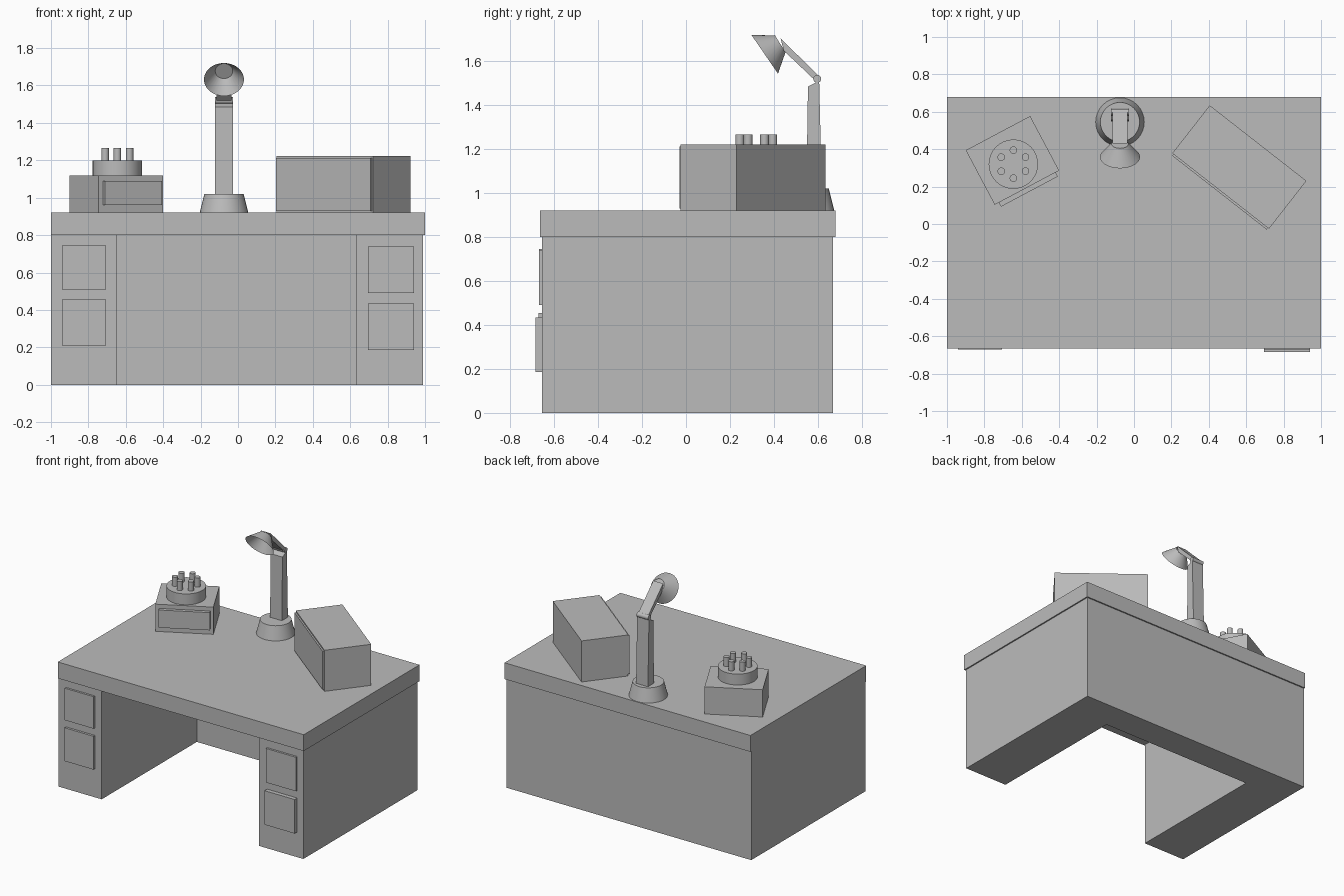
import bpy, bmesh, math
from mathutils import Matrix, Vector

if "Cube" in bpy.data.objects:
    bpy.data.objects.remove(bpy.data.objects["Cube"])

GREY = (0.5, 0.5, 0.5, 1)
grey = bpy.data.materials.new("plain grey")
grey.use_nodes = True
grey.diffuse_color = GREY
grey.node_tree.nodes["Principled BSDF"].inputs["Base Color"].default_value = GREY


def finish(name, bm, matrix=Matrix(), smooth=False):
    bmesh.ops.recalc_face_normals(bm, faces=bm.faces)
    mesh = bpy.data.meshes.new(name)
    bm.to_mesh(mesh)
    bm.free()
    mesh.materials.append(grey)
    obj = bpy.data.objects.new(name, mesh)
    obj.matrix_world = matrix
    bpy.context.collection.objects.link(obj)
    if smooth:
        bpy.ops.object.select_all(action="DESELECT")
        obj.select_set(True)
        bpy.context.view_layer.objects.active = obj
        bpy.ops.object.shade_smooth_by_angle(angle=math.radians(35))
    return obj


def box(name, x, y, z, matrix=Matrix()):
    """Box from (min, max) ranges, in the frame of the matrix."""
    bm = bmesh.new()
    bmesh.ops.create_cube(bm, size=1)
    for v in bm.verts:
        v.co = [r[0] + (c + 0.5) * (r[1] - r[0]) for c, r in zip(v.co, (x, y, z))]
    return finish(name, bm, matrix)


def cone(name, start, end, r1, r2, caps=True, sides=32):
    """Cylinder or cone between two points."""
    start, end = Vector(start), Vector(end)
    axis = end - start
    bm = bmesh.new()
    bmesh.ops.create_cone(bm, cap_ends=caps, segments=sides, radius1=r1, radius2=r2, depth=axis.length)
    turn = axis.to_track_quat("Z", "Y").to_matrix().to_4x4()
    return finish(name, bm, Matrix.Translation((start + end) / 2) @ turn, True)


def prism(name, outline, vector, matrix=Matrix()):
    """Flat outline extruded along a vector."""
    bm = bmesh.new()
    face = bm.faces.new([bm.verts.new(p) for p in outline])
    moved = bmesh.ops.extrude_face_region(bm, geom=[face])["geom"]
    bmesh.ops.translate(bm, vec=vector, verts=[g for g in moved if isinstance(g, bmesh.types.BMVert)])
    return finish(name, bm, matrix)


def placed(x, y, degrees):
    return Matrix.Translation((x, y, 0)) @ Matrix.Rotation(math.radians(degrees), 4, "Z")


# Desk: U-shaped body around the kneehole, and the top
FRONT, BACK, TOP = -0.655, 0.67, 0.92
body = [(-1, FRONT), (-0.65, FRONT), (-0.65, 0.45), (0.63, 0.45),
        (0.63, FRONT), (0.99, FRONT), (0.99, BACK), (-1, BACK)]
prism("desk_body", [(x, y, 0) for x, y in body], (0, 0, 0.8))
box("desk_top", (-1, 1), (-0.665, 0.68), (0.8, TOP))

# Drawer fronts
for name, x, z, y in (("right_upper", (-0.94, -0.705), (0.51, 0.745), -0.67),
                      ("right_lower", (-0.94, -0.705), (0.21, 0.455), -0.672),
                      ("left_upper", (0.695, 0.94), (0.49, 0.74), -0.67),
                      ("left_lower", (0.695, 0.94), (0.185, 0.435), -0.685)):
    box(name + "_drawer", x, (y, FRONT), z)

# Telephone: base, front panel, dial and pegs
phone = placed(-0.65, 0.34, 28)
box("phone_base", (-0.195, 0.195), (-0.165, 0.165), (TOP, 1.12), phone)
box("phone_panel", (-0.17, 0.174), (-0.19, -0.165), (0.96, 1.09), phone)
DIAL = Vector((-0.645, 0.32, 0))
cone("phone_dial", DIAL + Vector((0, 0, 1.12)), DIAL + Vector((0, 0, 1.2)), 0.132, 0.132)
for i in range(6):
    a = math.radians(90 + 60 * i)
    p = DIAL + Vector((math.cos(a), math.sin(a), 0)) * 0.075
    cone(f"dial_peg_{i + 1}", p + Vector((0, 0, 1.2)), p + Vector((0, 0, 1.267)), 0.02, 0.02, sides=20)

# Large box with a thin front plate
case = placed(0.56, 0.3, -38)
box("case_body", (-0.328, 0.328), (-0.157, 0.168), (TOP, 1.222), case)
box("case_front_plate", (-0.32, 0.32), (-0.168, -0.157), (0.93, 1.212), case)

# Lamp: foot, tapered column, hinge, arm and open shade
LX = -0.075
cone("lamp_foot", (LX, 0.545, TOP), (LX, 0.545, 1.02), 0.13, 0.105)
column = [(0.548, 1.02), (0.618, 1.02), (0.606, 1.51), (0.555, 1.485)]
prism("lamp_column", [(LX - 0.048, y, z) for y, z in column], (0.096, 0, 0))
cone("lamp_hinge", (LX - 0.047, 0.597, 1.52), (LX + 0.047, 0.597, 1.52), 0.018, 0.018, sides=20)
arm = [(0.43, 1.705), (0.61, 1.527), (0.585, 1.515), (0.445, 1.648)]
prism("lamp_arm", [(LX - 0.04, y, z) for y, z in arm], (0.08, 0, 0))
cone("lamp_shade", (LX, 0.358, 1.632), (LX, 0.428, 1.68), 0.107, 0.045, caps=False)
cone("lamp_shade_cap", (LX, 0.423, 1.677), (LX, 0.428, 1.68), 0.047, 0.045)
